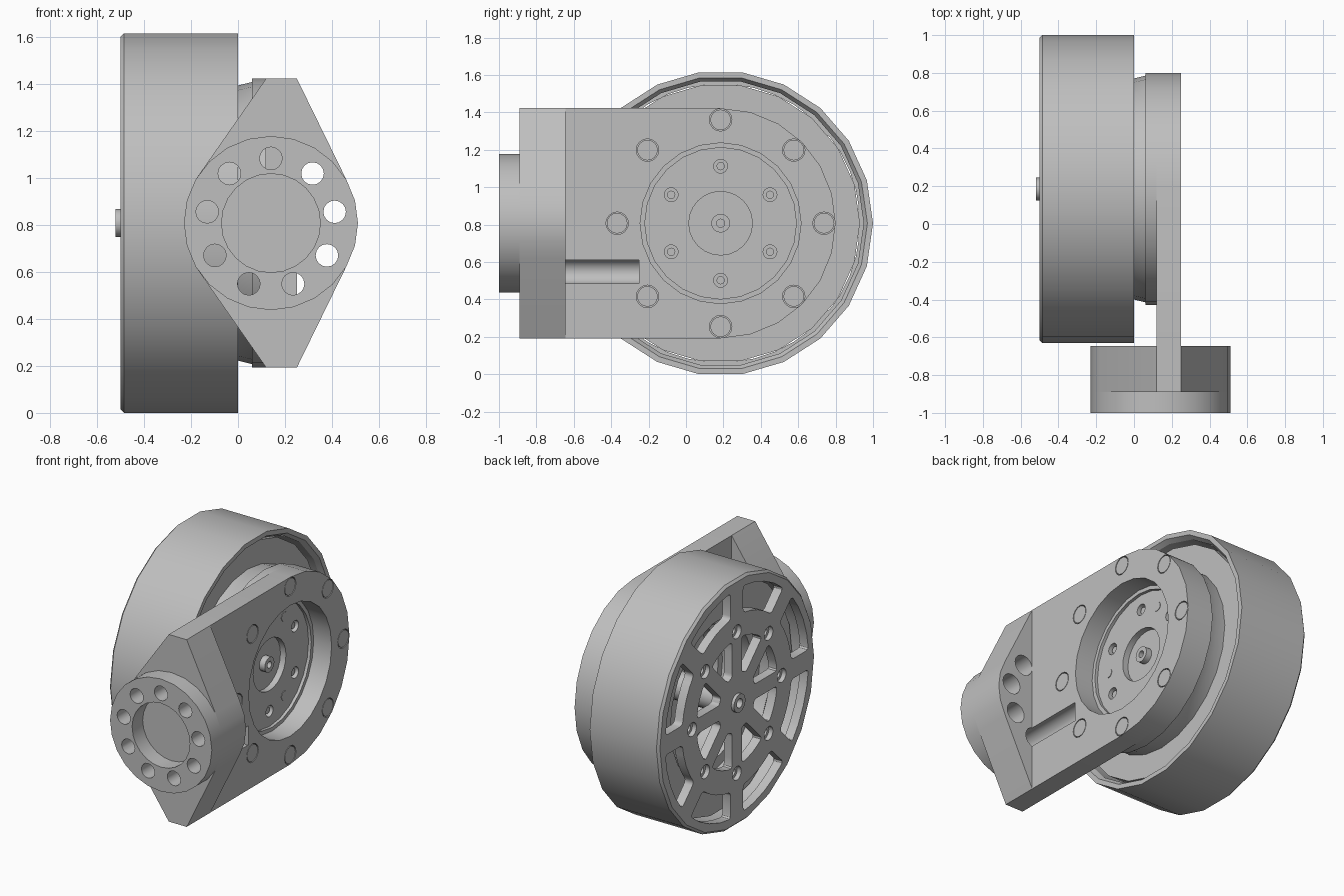
import bpy, bmesh
from math import sin, cos, asin, pi, radians
from mathutils import Vector

cube = bpy.data.objects.get("Cube")
if cube:
    bpy.data.objects.remove(cube)

CY, CZ = 0.185, 0.807      # rotor axis (along x)
FX = 0.14                  # flange axis (along y)

grey = bpy.data.materials.new("light_grey_metal")
grey.use_nodes = True
grey.diffuse_color = (0.52, 0.52, 0.52, 1)
bsdf = next(n for n in grey.node_tree.nodes if n.type == 'BSDF_PRINCIPLED')
bsdf.inputs["Base Color"].default_value = grey.diffuse_color


def place(axis, a, u, v):
    """Point at distance a along the chosen axis, offset u, v from it."""
    return Vector((a, CY + u, CZ + v)) if axis == 'X' else Vector((FX + u, a, CZ + v))


def finish(name, bm):
    bmesh.ops.recalc_face_normals(bm, faces=bm.faces)
    mesh = bpy.data.meshes.new(name)
    bm.to_mesh(mesh)
    bm.free()
    mesh.materials.append(grey)
    obj = bpy.data.objects.new(name, mesh)
    bpy.context.scene.collection.objects.link(obj)
    return obj


def circle(r, n, u=0, v=0):
    return [(u + r * cos(2 * pi * i / n), v + r * sin(2 * pi * i / n)) for i in range(n)]


def polar(r, degrees):
    """Offset at an angle measured from straight up."""
    return r * sin(radians(degrees)), r * cos(radians(degrees))


def lathe(name, profile, n=24, axis='X'):
    """Spin a closed profile of (along, radius) points."""
    bm = bmesh.new()
    rings = [[bm.verts.new(place(axis, a, u, v)) for u, v in circle(r, n)] for a, r in profile]
    for k, ring in enumerate(rings):
        prev = rings[k - 1]
        for i in range(n):
            j = (i + 1) % n
            bm.faces.new((prev[i], prev[j], ring[j], ring[i]))
    return finish(name, bm)


def prism(name, outline, a, b, axis='X', corners=(), rounding=0.0):
    bm = bmesh.new()
    verts = [bm.verts.new(place(axis, a, u, v)) for u, v in outline]
    bm.faces.new(verts)
    if corners:
        bmesh.ops.bevel(bm, geom=[verts[i] for i in corners], offset=rounding,
                        segments=3, profile=0.5, affect='VERTICES')
    ext = bmesh.ops.extrude_face_region(bm, geom=bm.faces[:])
    moved = [e for e in ext["geom"] if isinstance(e, bmesh.types.BMVert)]
    bmesh.ops.translate(bm, verts=moved, vec=place(axis, b, 0, 0) - place(axis, a, 0, 0))
    return finish(name, bm)


def combine(obj, tool, operation='DIFFERENCE'):
    """Bake a boolean and drop the tool object."""
    mod = obj.modifiers.new("cut", 'BOOLEAN')
    mod.operation, mod.object, mod.solver = operation, tool, 'EXACT'
    graph = bpy.context.evaluated_depsgraph_get()
    graph.update()
    mesh = bpy.data.meshes.new_from_object(obj.evaluated_get(graph))
    obj.modifiers.clear()
    obj.data = mesh
    bpy.data.objects.remove(tool)


def drill(obj, r, pos, a, b, axis='X', n=16):
    combine(obj, prism("cutter", circle(r, n, *pos), a, b, axis))


def sector(r0, r1, mid, half, gap, steps=4):
    """Window outline between two radii, with parallel-sided spokes left over."""
    pts = []
    for r, order in ((r0, 1), (r1, -1)):
        span = half - asin(gap / r)
        pts += [(r * cos(mid + t), r * sin(mid + t))
                for t in (order * span * (2 * i / steps - 1) for i in range(steps + 1))]
    return pts


# Rotor drum: thin wall with a spoked end plate
drum = lathe("rotor_drum", [(0, 0.815), (-0.485, 0.815), (-0.5, 0.8), (-0.5, 0.04),
                            (-0.44, 0.04), (-0.44, 0.765), (-0.03, 0.765), (0, 0.785)], 22)
for k in range(8):
    mid = radians(22.5 + 45 * k)
    for r0, r1, gap in ((0.57, 0.745, 0.065), (0.19, 0.42, 0.05)):
        shape = sector(r0, r1, mid, pi / 8, gap)
        combine(drum, prism("cutter", shape, -0.55, -0.4, 'X', (0, 4, 5, 9), 0.025))
    spot = polar(0.465, 45 * k)
    drill(drum, 0.045, spot, -0.55, -0.47)
    drill(drum, 0.025, spot, -0.55, -0.4)

# Shaft through the middle, with a bored tip at each end
lathe("shaft", [(-0.52, 0.03), (-0.52, 0.06), (-0.45, 0.06), (-0.45, 0.09), (0.03, 0.09),
                (0.03, 0.05), (0.1, 0.05), (0.1, 0.022), (0.05, 0.022), (0.05, 0.01),
                (-0.48, 0.01), (-0.48, 0.03)], 16)
prism("shaft_plug", circle(0.015, 12), -0.47, 0.04)

# Stator ring inside the drum and its collar
lathe("stator_ring", [(-0.38, 0.52), (-0.38, 0.745), (-0.06, 0.745), (-0.06, 0.52)], 22)
lathe("stator_core", [(-0.3, 0.45), (-0.3, 0.53), (-0.04, 0.53), (-0.04, 0.45)])
lathe("mounting_collar", [(-0.08, 0.405), (-0.08, 0.585), (0, 0.585), (0.06, 0.6), (0.06, 0.615),
                          (0.12, 0.615), (0.12, 0.405)])

# Recessed bearing disc with bolt holes and pins
disc = prism("bearing_disc", circle(0.412, 24), 0, 0.1)
drill(disc, 0.17, (0, 0), 0.06, 0.2, n=24)
for k in range(6):
    spot = polar(0.305, 60 * k)
    drill(disc, 0.037, spot, 0.06, 0.2)
    prism("disc_bolt", circle(0.022, 12, *spot), 0.05, 0.085)
for k in range(3):
    prism("disc_pin", circle(0.03, 12, *polar(0.3, 30 + 120 * k)), 0.05, 0.103)

# Side plate with a round end, bored for the bearing
HALF = 0.615
end = [polar(HALF, 15 * i) for i in range(13)]
plate = prism("bracket", end + [(-0.9, -HALF), (-0.9, HALF)], 0.12, 0.25)
drill(plate, 0.43, (0, 0), 0, 0.4, n=24)

# End block: hull of the plate edge and the round flange
bm = bmesh.new()
edge = [(x - FX, s * HALF) for x in (0.12, 0.25) for s in (-1, 1)]
for y in (-0.89, -0.645):
    for u, v in circle(0.37, 24) + edge:
        bm.verts.new(place('Y', y, u, v))
hull = bmesh.ops.convex_hull(bm, input=bm.verts[:])
loose = {v for v in hull["geom_interior"] + hull["geom_unused"]
         if isinstance(v, bmesh.types.BMVert) and not v.link_faces}
bmesh.ops.delete(bm, geom=list(loose), context='VERTS')
bmesh.ops.dissolve_limit(bm, angle_limit=0.01, verts=bm.verts[:], edges=bm.edges[:])
combine(plate, finish("end_block", bm), 'UNION')

# Flange ring and its nine bolt holes with tool channels behind
flange = lathe("flange_ring", [(-1, 0.21), (-1, 0.37), (-0.89, 0.37), (-0.89, 0.21)], 24, 'Y')
for k in range(9):
    spot = polar(0.275, 40 * k)
    drill(flange, 0.048, spot, -1.1, -0.8, 'Y')
    drill(plate, 0.048, spot, -1, -0.7, 'Y')
    drill(plate, 0.066, spot, -0.78, -0.25, 'Y')

# Flush bolts around the bearing bore
for k in range(8):
    spot = polar(0.553, 45 * k)
    drill(plate, 0.06, spot, 0.19, 0.4)
    prism("plate_bolt", circle(0.055, 16, *spot), 0.18, 0.249)

# Smooth round walls, keep sharp edges
bpy.ops.object.select_all(action='DESELECT')
for obj in bpy.context.scene.objects:
    if obj.type == 'MESH' and obj.data.materials and obj.data.materials[0] == grey:
        obj.select_set(True)
        bpy.context.view_layer.objects.active = obj
bpy.ops.object.shade_smooth_by_angle(angle=radians(30))
